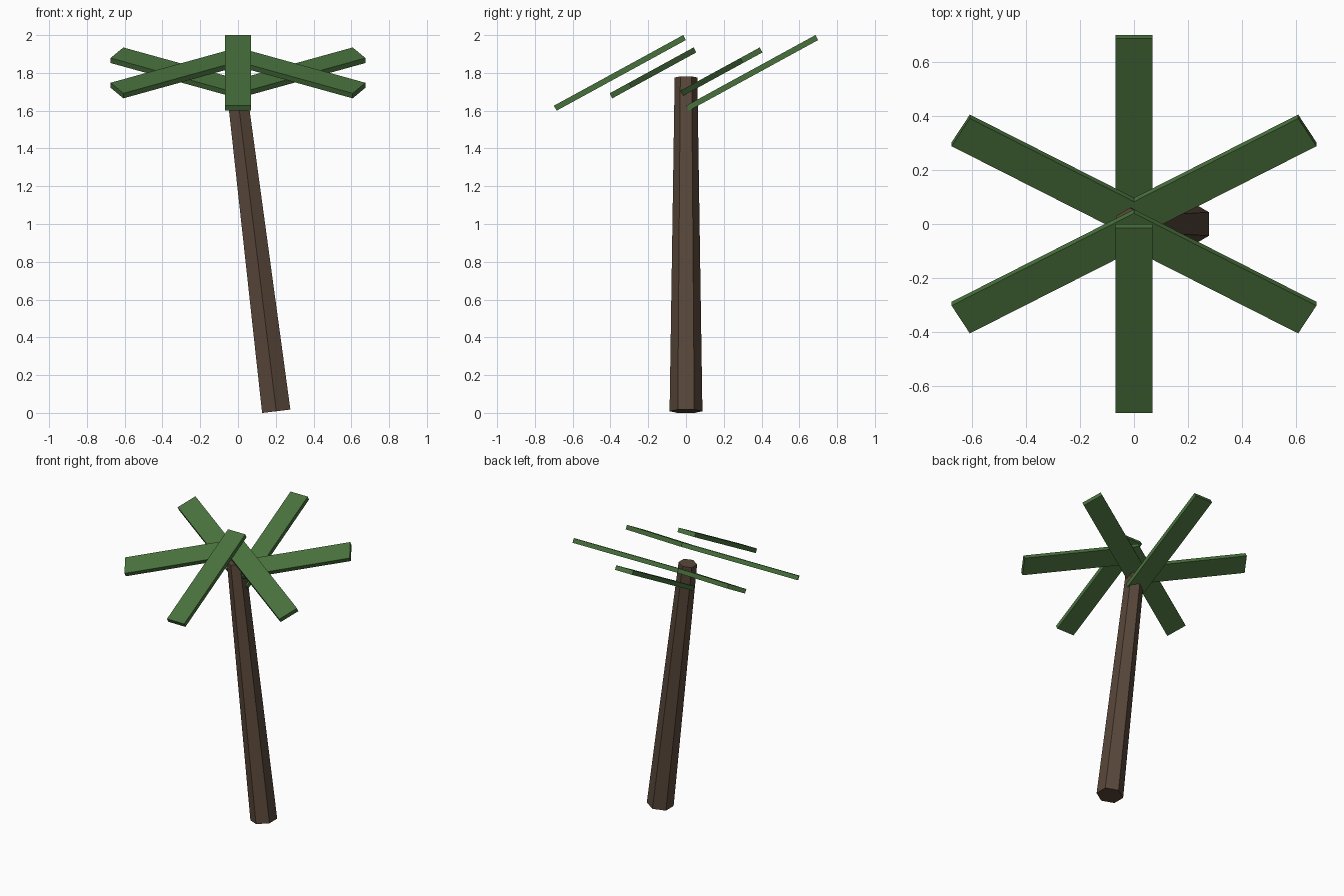
import bpy
from math import radians, cos, sin
from mathutils import Matrix

if "Cube" in bpy.data.objects:
    bpy.data.objects.remove(bpy.data.objects["Cube"])


def material(name, color):
    mat = bpy.data.materials.new(name)
    mat.diffuse_color = (*color, 1)
    mat.use_nodes = True
    mat.node_tree.nodes["Principled BSDF"].inputs["Base Color"].default_value = mat.diffuse_color
    return mat


bark = material("bark", (0.10, 0.063, 0.042))
leaf = material("leaf", (0.065, 0.165, 0.045))

# leaning, tapered six-sided trunk
bpy.ops.mesh.primitive_cone_add(vertices=6, radius1=0.087, radius2=0.06, depth=1.78,
                                location=(0.094, 0, 0.892),
                                rotation=(0, radians(-7), 0))
trunk = bpy.context.object
trunk.name = "trunk"
trunk.data.materials.append(bark)

# six flat fronds in a ring, all tipped the same way about x
SIZE = Matrix.Diagonal((0.78, 0.135, 0.03, 1))
TILT = Matrix.Rotation(0.5, 4, 'X')
for i in range(6):
    a = radians(30 + 60 * i)
    bpy.ops.mesh.primitive_cube_add(size=1)
    frond = bpy.context.object
    frond.name = f"frond_{i + 1}"
    frond.data.transform(SIZE)
    frond.matrix_world = (Matrix.Translation((0.35 * cos(a), 0.35 * sin(a), 1.8))
                          @ TILT @ Matrix.Rotation(a, 4, 'Z'))
    frond.data.materials.append(leaf)
